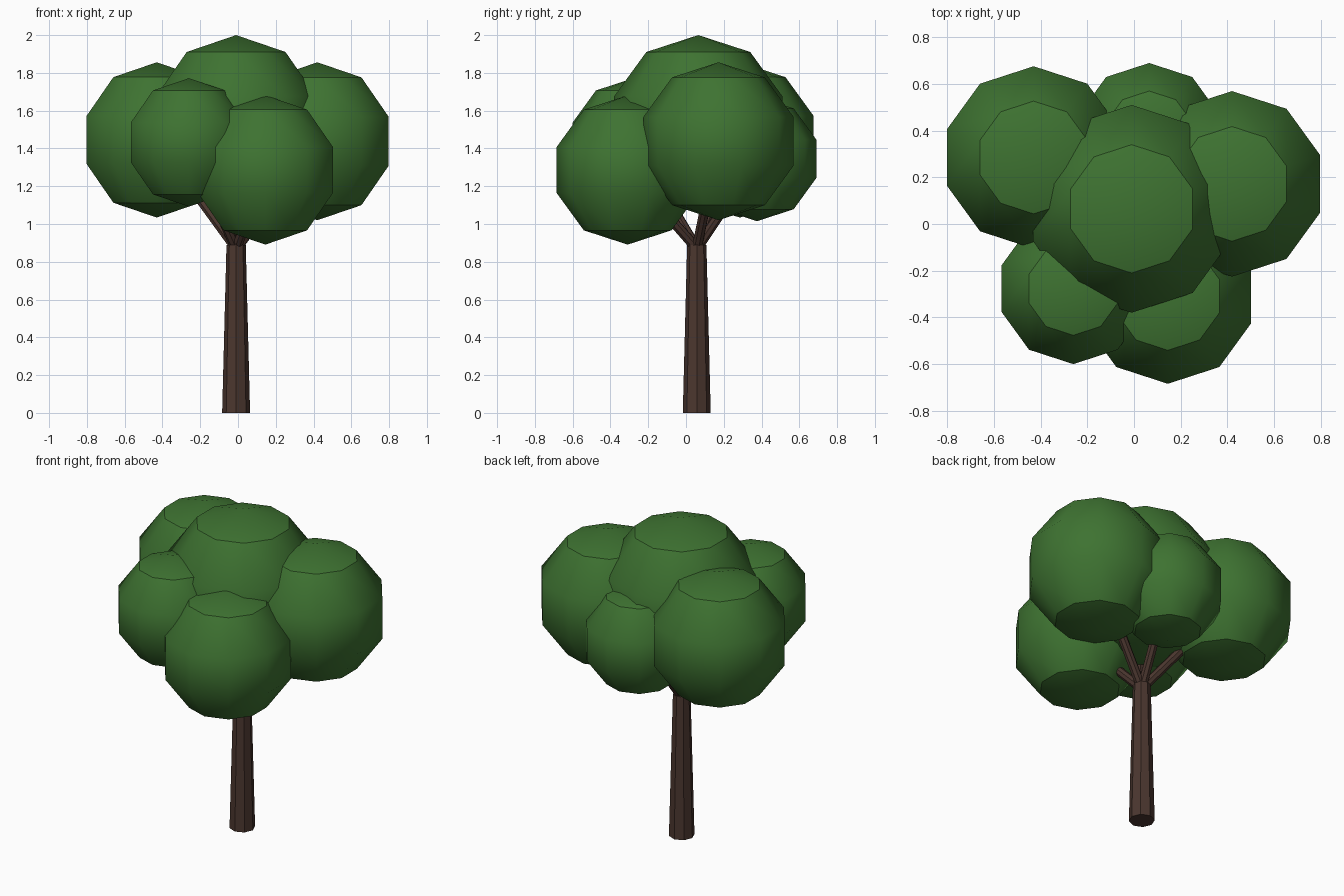
import bpy
import math
from mathutils import Vector

cube = bpy.data.objects.get("Cube")
if cube:
    bpy.data.objects.remove(cube, do_unlink=True)


def make_material(name, rgb):
    mat = bpy.data.materials.new(name)
    mat.use_nodes = True
    color = (*rgb, 1.0)
    mat.diffuse_color = color
    for node in mat.node_tree.nodes:
        if node.type == "BSDF_PRINCIPLED":
            node.inputs["Base Color"].default_value = color
            node.inputs["Roughness"].default_value = 0.9
    return mat


leaf_green = make_material("leaf green", (0.048, 0.17, 0.031))
bark_brown = make_material("bark brown", (0.07, 0.037, 0.028))


def finish(name, mat):
    obj = bpy.context.object
    obj.name = name
    obj.data.name = name
    obj.data.materials.append(mat)
    return obj


def limb(name, start, end, r_start, r_end, sides):
    """Tapered faceted limb between two points."""
    start, end = Vector(start), Vector(end)
    axis = end - start
    bpy.ops.mesh.primitive_cone_add(
        vertices=sides, radius1=r_start, radius2=r_end, depth=axis.length,
        location=(start + end) / 2,
        rotation=axis.to_track_quat("Z", "Y").to_euler())
    return finish(name, bark_brown)


def leaf_clump(name, center, radius):
    """Ten-sided low-poly ball, smooth except around its two caps."""
    bpy.ops.mesh.primitive_uv_sphere_add(
        segments=10, ring_count=5, radius=radius, location=center)
    bpy.ops.object.shade_smooth_by_angle(angle=math.radians(36.25))
    return finish(name, leaf_green)


# Trunk
fork = Vector((-0.01, 0.057, 0.89))
bpy.ops.mesh.primitive_cone_add(
    vertices=8, radius1=0.074, radius2=0.051, depth=fork.z,
    location=(fork.x, fork.y, fork.z / 2))
finish("trunk", bark_brown)

# Crown: clump centres and radii
clumps = {
    "left": ((0.42, 0.172, 1.438), 0.418),
    "right": ((-0.43, 0.285, 1.445), 0.411),
    "front_right": ((-0.26, -0.277, 1.432), 0.34),
    "front_left": ((0.145, -0.309, 1.286), 0.395),
    "back": ((0.065, 0.376, 1.345), 0.33),
}
leaf_clump("top_leaves", (-0.01, 0.065, 1.532), 0.468)

# Each outer clump gets a branch from the fork
for side, (center, radius) in clumps.items():
    leaf_clump(side + "_leaves", center, radius)
    limb(side + "_branch", fork - Vector((0, 0, 0.02)), center, 0.028, 0.026, 8)
